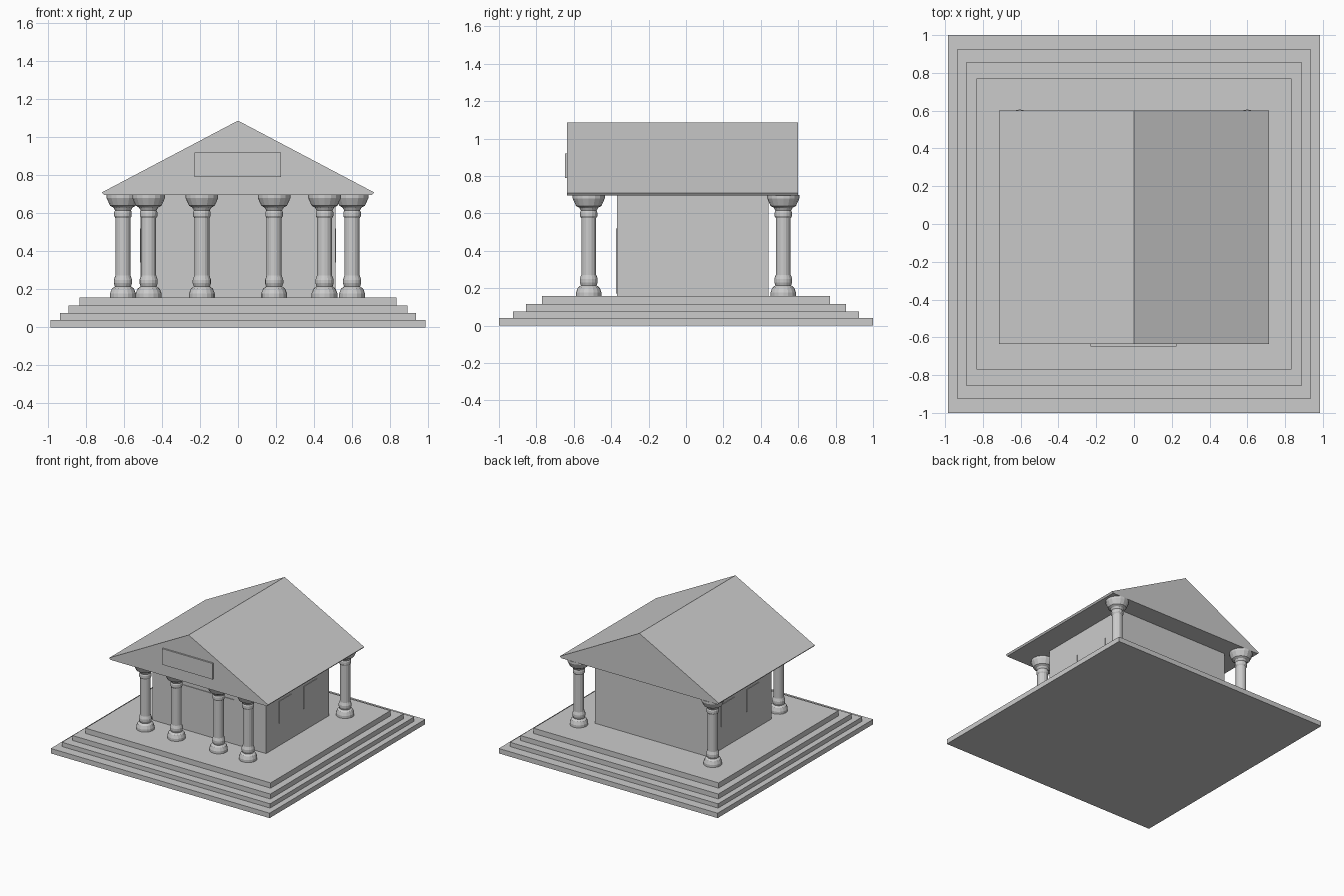
import bpy, bmesh, math

if "Cube" in bpy.data.objects:
    bpy.data.objects.remove(bpy.data.objects["Cube"], do_unlink=True)

stone = bpy.data.materials.new("grey_stone")
stone.use_nodes = True
stone.diffuse_color = (0.6, 0.6, 0.6, 1)
stone.node_tree.nodes["Principled BSDF"].inputs["Base Color"].default_value = (0.6, 0.6, 0.6, 1)


def finish(name, bm):
    bmesh.ops.recalc_face_normals(bm, faces=bm.faces[:])
    mesh = bpy.data.meshes.new(name)
    bm.to_mesh(mesh)
    bm.free()
    mesh.materials.append(stone)
    obj = bpy.data.objects.new(name, mesh)
    bpy.context.collection.objects.link(obj)
    return obj


def box(name, x, y, z):
    """Box between the low and high limit on each axis."""
    bm = bmesh.new()
    bmesh.ops.create_cube(bm, size=1)
    for v in bm.verts:
        v.co = [low + (c + 0.5) * (high - low) for c, (low, high) in zip(v.co, (x, y, z))]
    return finish(name, bm)


def extrude_along_y(name, outline, y0, y1):
    bm = bmesh.new()
    face = bm.faces.new([bm.verts.new((x, y0, z)) for x, z in outline])
    new = bmesh.ops.extrude_face_region(bm, geom=[face])["geom"]
    moved = [g for g in new if isinstance(g, bmesh.types.BMVert)]
    bmesh.ops.translate(bm, verts=moved, vec=(0, y1 - y0, 0))
    return finish(name, bm)


def lathe(name, profile, sides):
    bm = bmesh.new()
    rings = []
    for r, z in profile:
        angles = [2 * math.pi * i / sides for i in range(sides)]
        rings.append([bm.verts.new((r * math.cos(a), r * math.sin(a), z)) for a in angles])
    for low, high in zip(rings, rings[1:]):
        for i in range(sides):
            j = (i + 1) % sides
            bm.faces.new((low[i], low[j], high[j], high[i]))
    bm.faces.new(rings[0])
    bm.faces.new(rings[-1])
    return finish(name, bm)


# Stepped base
levels = [0, 0.04, 0.075, 0.115, 0.158]
sizes = [(0.985, 1.0), (0.937, 0.925), (0.89, 0.855), (0.833, 0.77)]
for i, (hx, hy) in enumerate(sizes):
    box(f"step_{i + 1}", (-hx, hx), (-hy, hy), (levels[i], levels[i + 1]))

# Inner hall with door and side windows
box("hall", (-0.512, 0.512), (-0.37, 0.44), (0.158, 0.698))
box("door", (-0.23, 0.225), (-0.375, -0.368), (0.172, 0.52))
for side, sign in (("left", 1), ("right", -1)):
    x = sorted((sign * 0.508, sign * 0.516))
    for place, y in (("front", (-0.205, -0.045)), ("back", (0.11, 0.28))):
        box(f"{side}_{place}_window", x, y, (0.34, 0.52))

# Gabled roof with plaque
roof = [(-0.705, 0.697), (0.705, 0.697), (0.715, 0.71), (0, 1.087), (-0.715, 0.71)]
extrude_along_y("roof", roof, -0.635, 0.6)
box("gable_plaque", (-0.23, 0.225), (-0.648, -0.63), (0.79, 0.92))

# Columns
profile = [(0.068, 0.158), (0.068, 0.178), (0.058, 0.204), (0.042, 0.215), (0.048, 0.232),
           (0.048, 0.25), (0.04, 0.272), (0.04, 0.575), (0.046, 0.585), (0.046, 0.605),
           (0.042, 0.615), (0.05, 0.63), (0.068, 0.64), (0.086, 0.68), (0.086, 0.698)]
spots = [(-0.47, -0.52), (-0.19, -0.52), (0.19, -0.52), (0.455, -0.52), (-0.605, 0.52), (0.6, 0.52)]
first = lathe("column_1", profile, 16)
for i, (x, y) in enumerate(spots):
    column = first
    if i:
        column = bpy.data.objects.new(f"column_{i + 1}", first.data)
        bpy.context.collection.objects.link(column)
    column.location = (x, y, 0)
